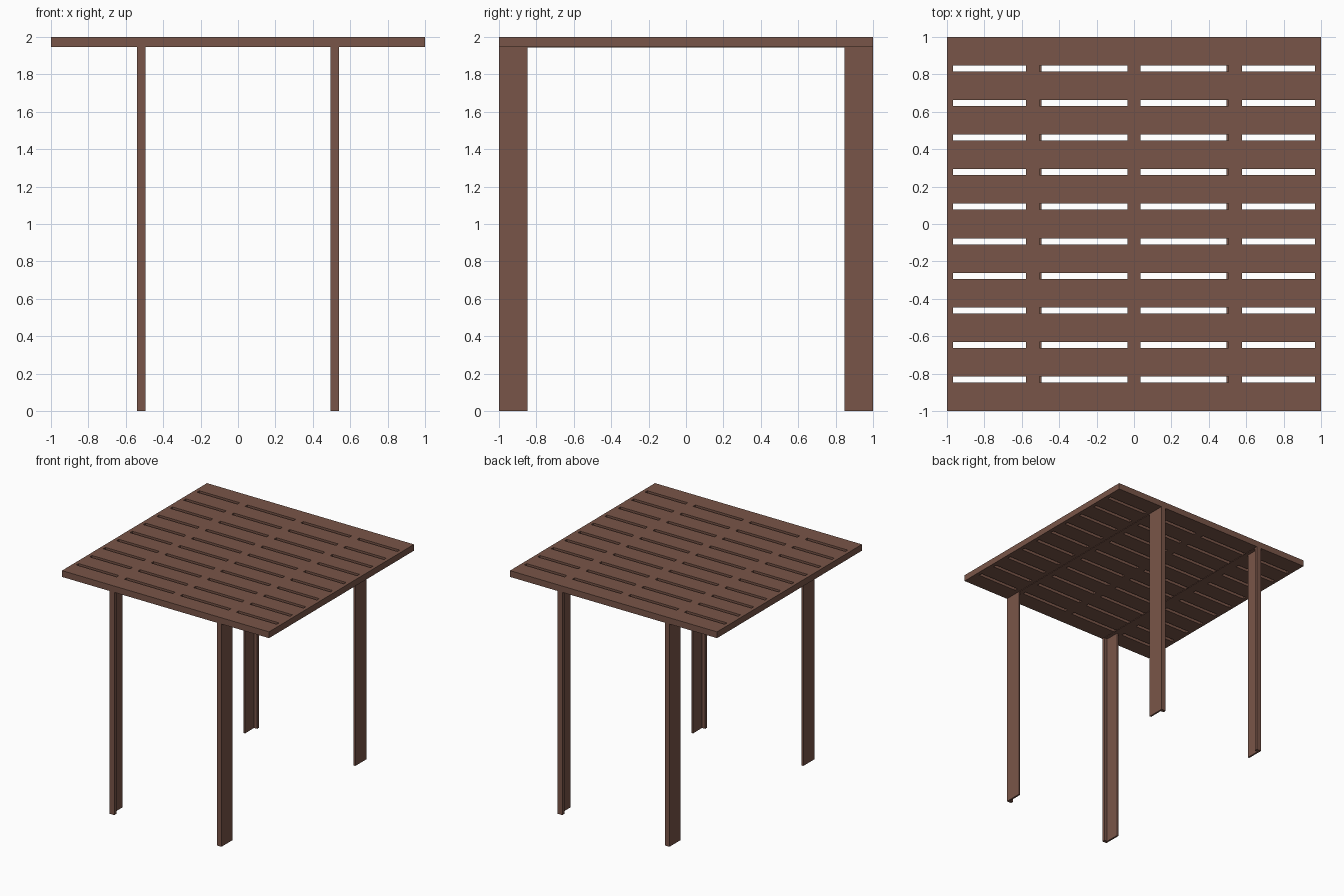
import bpy, bmesh

if "Cube" in bpy.data.objects:
    bpy.data.objects.remove(bpy.data.objects["Cube"])

brown = bpy.data.materials.new("brown")
brown.diffuse_color = (0.191, 0.091, 0.065, 1)
brown.use_nodes = True
brown.node_tree.nodes["Principled BSDF"].inputs["Base Color"].default_value = brown.diffuse_color

UNDER = 1.945   # underside of the top
TOP = 2.0


def finish(name, bm):
    bmesh.ops.recalc_face_normals(bm, faces=bm.faces[:])
    me = bpy.data.meshes.new(name)
    bm.to_mesh(me)
    bm.free()
    me.materials.append(brown)
    ob = bpy.data.objects.new(name, me)
    bpy.context.collection.objects.link(ob)
    return ob


def extrude_up(bm, height):
    res = bmesh.ops.extrude_face_region(bm, geom=bm.faces[:])
    verts = [v for v in res["geom"] if isinstance(v, bmesh.types.BMVert)]
    bmesh.ops.translate(bm, verts=verts, vec=(0, 0, height))


def prism(name, outline, z0, z1):
    bm = bmesh.new()
    bm.faces.new([bm.verts.new((x, y, z0)) for x, y in outline])
    extrude_up(bm, z1 - z0)
    return finish(name, bm)


# Slotted top: a grid of cells, leaving out the slots
xs = [-1, -0.968, -0.578, -0.504, -0.036, 0.036, 0.504, 0.578, 0.968, 1]
ys = [-1]
for i in range(10):
    c = (i - 4.5) * 0.185
    ys += [c - 0.016, c + 0.016]
ys.append(1)

bm = bmesh.new()
grid = [[bm.verts.new((x, y, UNDER)) for x in xs] for y in ys]
for j in range(len(ys) - 1):
    for i in range(len(xs) - 1):
        if i % 2 == 1 and j % 2 == 1:
            continue
        bm.faces.new((grid[j][i], grid[j][i + 1], grid[j + 1][i + 1], grid[j + 1][i]))
extrude_up(bm, TOP - UNDER)
bmesh.ops.dissolve_limit(bm, angle_limit=0.01, verts=bm.verts[:], edges=bm.edges[:])
finish("slotted_top", bm)

# Angle-section legs: wide plate on the outer side, short flange at the end
profile = [(0.54, 1), (0.495, 1), (0.495, 0.972), (0.525, 0.972), (0.525, 0.847), (0.54, 0.847)]
for sx, side in ((-1, "left"), (1, "right")):
    for sy, end in ((-1, "front"), (1, "back")):
        prism(f"{end}_{side}_leg", [(x * sx, y * sy) for x, y in profile], 0, UNDER)
    # Thin rail under the top joining the two legs
    prism(f"{side}_rail", [(0.54 * sx, -1), (0.495 * sx, -1), (0.495 * sx, 1), (0.54 * sx, 1)],
          UNDER - 0.004, UNDER)
